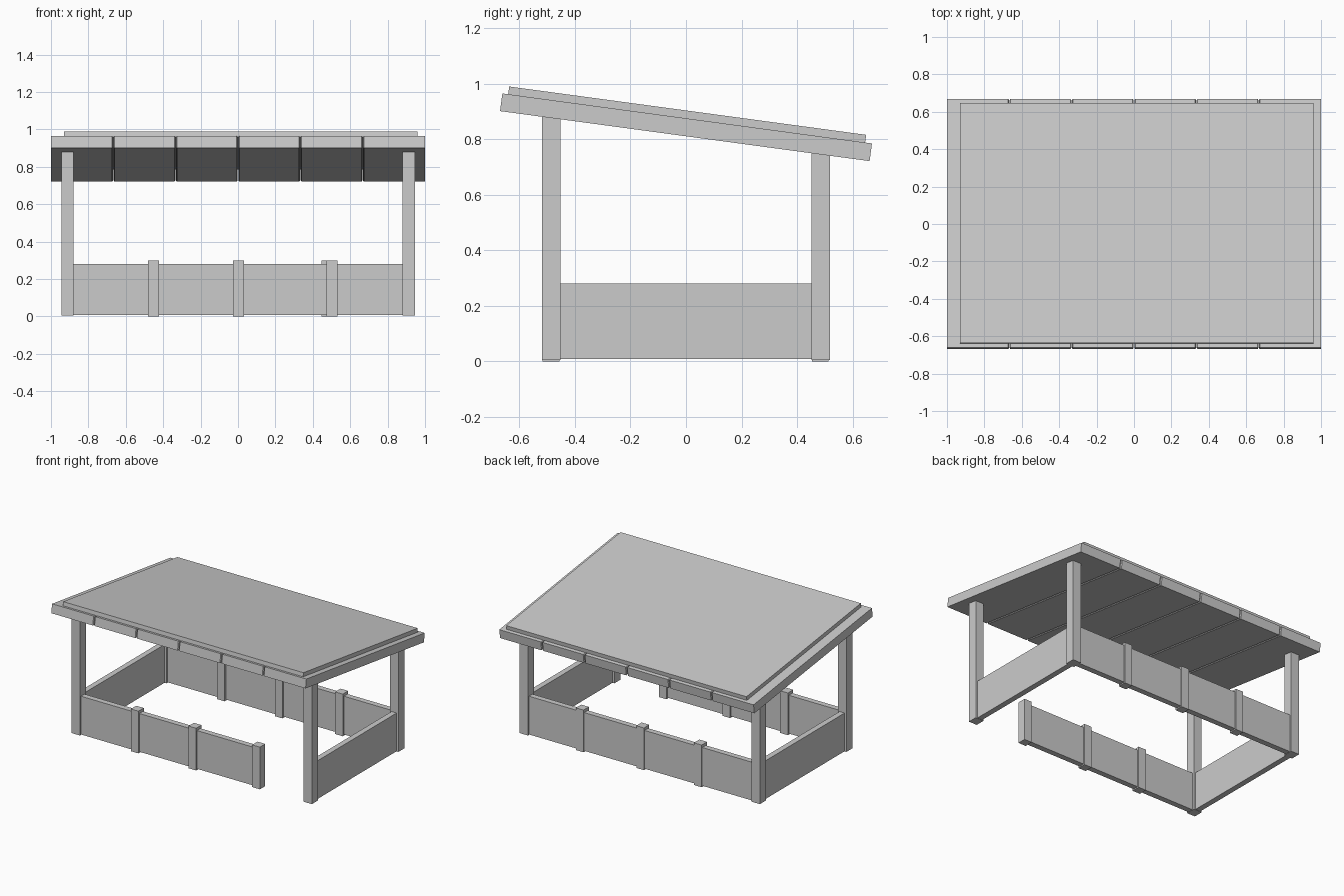
import bpy, bmesh, math
from mathutils import Matrix, Vector

if "Cube" in bpy.data.objects:
    bpy.data.objects.remove(bpy.data.objects["Cube"])

SLOPE = math.atan(0.18 / 1.33)
ROOF = Matrix.Translation((0, 0, 0.8425)) @ Matrix.Rotation(-SLOPE, 4, 'X')


def roof_underside(y):
    return 0.81 - math.tan(SLOPE) * y


def box(name, x, y, z, edit=None):
    """Box from (min, max) ranges, with an optional bmesh edit."""
    bm = bmesh.new()
    bmesh.ops.create_cube(bm, size=1)
    for v in bm.verts:
        v.co = Vector([(r[0] + r[1]) / 2 + c * (r[1] - r[0])
                       for c, r in zip(v.co, (x, y, z))])
    if edit:
        edit(bm)
    bm.normal_update()
    me = bpy.data.meshes.new(name)
    bm.to_mesh(me)
    bm.free()
    ob = bpy.data.objects.new(name, me)
    bpy.context.collection.objects.link(ob)
    return ob


# chamfer only the plank edges that face another plank
def chamfer_joints(bm):
    bm.normal_update()
    edges = {e for f in bm.faces
             if abs(f.normal.x) > 0.9 and abs(f.calc_center_median().x) < 0.99
             for e in f.edges}
    bmesh.ops.bevel(bm, geom=list(edges), offset=0.005, segments=1,
                    affect='EDGES')


# slope the post tops to meet the roof
def cut_to_roof(bm):
    for v in bm.verts:
        if v.co.z > 0.5:
            v.co.z = roof_underside(v.co.y) + 0.002


# Roof planks
for i in range(6):
    x0, x1 = -1 + i / 3, -1 + (i + 1) / 3
    gap = 0.002
    plank = box("roof_plank", (x0 + (gap if i else 0), x1 - (gap if i < 5 else 0)),
                (-0.671, 0.671), (-0.032, 0.032), chamfer_joints)
    plank.matrix_world = ROOF

# Roof covering sheet
sheet = box("roof_sheet", (-0.93, 0.96), (-0.65, 0.646), (0.031, 0.06))
sheet.matrix_world = ROOF

# Corner posts
for sx in (-1, 1):
    for sy, label in ((-1, "front"), (1, "back")):
        box(label + "_corner_post", sorted((sx * 0.88, sx * 0.945)),
            sorted((sy * 0.451, sy * 0.519)), (0.006, 0.9), cut_to_roof)

# Low wall panels, with an opening at the front right
PANEL_Z = (0.008, 0.28)
for sx, label in ((-1, "left"), (1, "right")):
    box(label + "_wall_panel", sorted((sx * 0.892, sx * 0.932)), (-0.455, 0.455), PANEL_Z)
box("front_wall_panel", (-0.885, 0.5), (-0.506, -0.466), PANEL_Z)
box("back_wall_panel", (-0.885, 0.885), (0.466, 0.506), PANEL_Z)

# Short wall posts
for label, y, xs in (("front", -0.486, (-0.452, 0.002, 0.503)),
                     ("back", 0.483, (-0.452, 0.002, 0.477))):
    for x in xs:
        box(label + "_wall_post", (x - 0.03, x + 0.03), (y - 0.03, y + 0.03), (0, 0.3))
